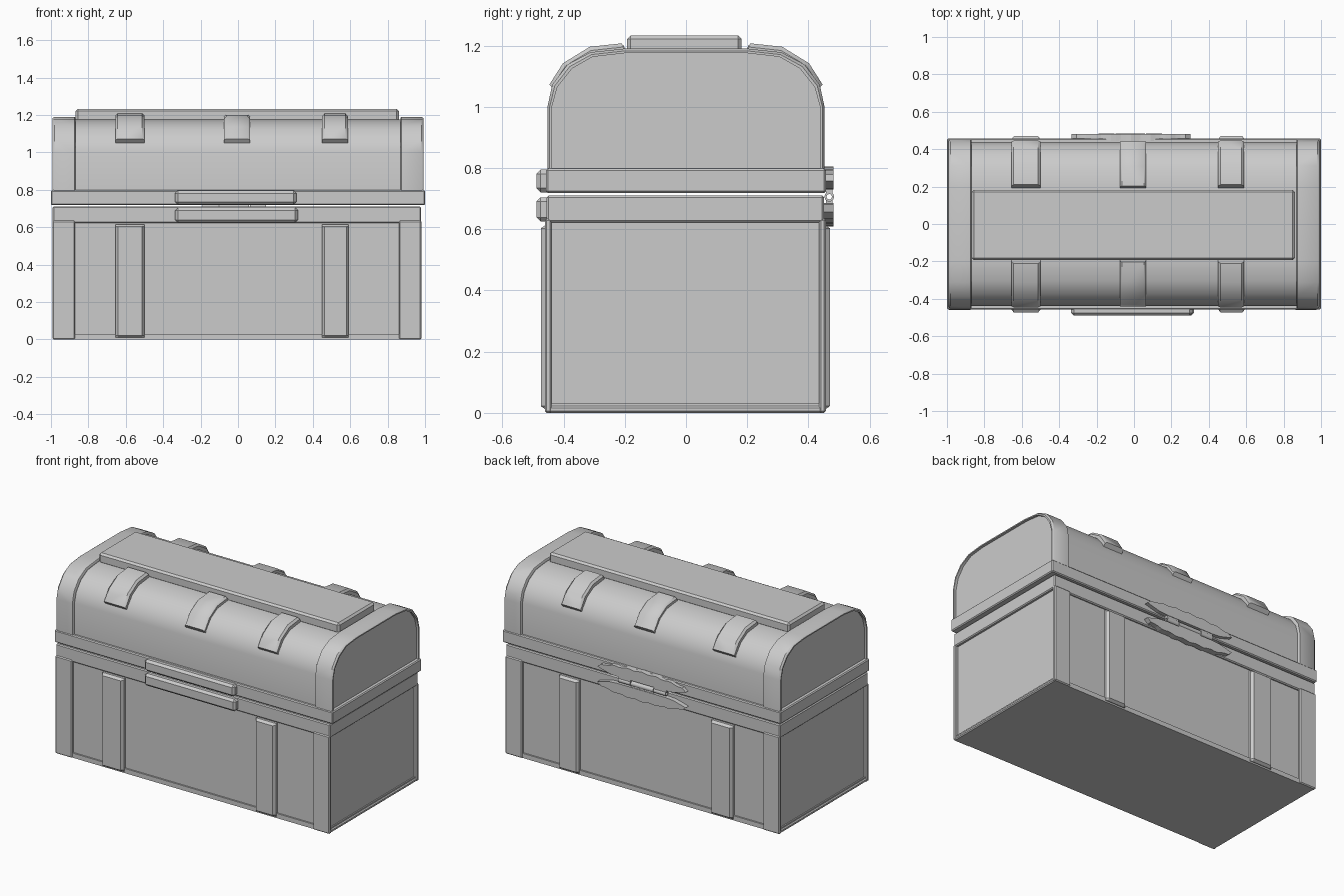
import bpy, bmesh, math

if "Cube" in bpy.data.objects:
    bpy.data.objects.remove(bpy.data.objects["Cube"])

CX, CY = -0.006, -0.002   # slight offset of the base and its fittings


def finish(ob, bevel=0, smooth=False):
    if bevel:
        m = ob.modifiers.new("bevel", 'BEVEL')
        m.width, m.segments, m.limit_method = bevel, 1, 'ANGLE'
    if smooth:
        bpy.ops.object.select_all(action='DESELECT')
        ob.select_set(True)
        bpy.context.view_layer.objects.active = ob
        bpy.ops.object.shade_smooth_by_angle(angle=math.radians(38))
    return ob


def loft(name, sections, loop=False, bevel=0, smooth=False):
    """Skin a row of closed cross-sections; cap the ends unless looped."""
    bm = bmesh.new()
    rows = [[bm.verts.new(p) for p in s] for s in sections]
    n = len(rows[0])
    pairs = list(zip(rows, rows[1:])) + ([(rows[-1], rows[0])] if loop else [])
    for a, b in pairs:
        for i in range(n):
            j = (i + 1) % n
            bm.faces.new((a[i], a[j], b[j], b[i]))
    if not loop:
        bm.faces.new(rows[0])
        bm.faces.new(rows[-1])
    bmesh.ops.recalc_face_normals(bm, faces=bm.faces)
    me = bpy.data.meshes.new(name)
    bm.to_mesh(me)
    bm.free()
    ob = bpy.data.objects.new(name, me)
    bpy.context.collection.objects.link(ob)
    return finish(ob, bevel, smooth)


def box(name, x0, x1, y0, y1, z0, z1, bevel=0):
    s = [[(x, y0, z0), (x, y1, z0), (x, y1, z1), (x, y0, z1)] for x in (x0, x1)]
    return loft(name, s, bevel=bevel)


def frame(name, x, y, wall, z0, z1, cx=0, cy=0, bevel=0):
    """Rectangular ring with vertical walls."""
    s = []
    for sx, sy in ((-1, -1), (1, -1), (1, 1), (-1, 1)):
        o = (cx + sx * x, cy + sy * y)
        i = (cx + sx * (x - wall), cy + sy * (y - wall))
        s.append([(*o, z0), (*o, z1), (*i, z1), (*i, z0)])
    return loft(name, s, loop=True, bevel=bevel)


def arch(half):
    return [(-y, z) for y, z in half] + [(y, z) for y, z in reversed(half)]


# Lid arch profiles (y, z): panel surface, raised band, inside
inner = arch([(.438, .77), (.438, 1.0), (.42, 1.065), (.372, 1.125), (.305, 1.163), (.2, 1.175)])
outer = arch([(.4525, .77), (.4525, 1.0), (.437, 1.072), (.387, 1.138), (.312, 1.178), (.2, 1.19)])
cavity = [(y * .9, z - .04) for y, z in inner]

# Base: hollow tub, top rim, corner posts, side sills
frame("base_walls", .967, .44, .05, .004, .70, CX, CY)
box("base_floor", -.975 + CX, .975 + CX, -.45 + CY, .45 + CY, 0, .03)
frame("base_rim", .985, .453, .065, .622, .71, CX, CY, .006)
for sx in (-1, 1):
    side = "left" if sx < 0 else "right"
    xa, xb = sorted((CX + sx * .866, CX + sx * .986))
    for sy in (-1, 1):
        ya, yb = sorted((CY + sy * .437, CY + sy * .459))
        box(f"corner_post_{side}", xa, xb, ya, yb, 0, .635, .006)
    xa, xb = sorted((CX + sx * .95, CX + sx * .983))
    box(f"side_sill_{side}", xa, xb, -.455 + CY, .455 + CY, 0, .022, .006)

# Vertical straps on front and back of the base
for x0, x1 in ((-.655, -.5), (.45, .592)):
    for sy in (-1, 1):
        s = []
        for z, c in ((.01, 0), (.022, .012), (.603, .012), (.615, 0)):
            yi, yo = CY + sy * .43, CY + sy * (.472 if c else .455)
            s.append([(x0, yi, z), (x0, CY + sy * .455, z), (x0 + .013, yo, z),
                      (x1 - .013, yo, z), (x1, CY + sy * .455, z), (x1, yi, z)])
        loft("base_strap", s)

# Lid: curved shell, end panels, raised end bands, rail
loft("lid_shell", [[(-.965, *p), (.965, *p), (.965, *q), (-.965, *q)]
                   for p, q in zip(inner, cavity)], smooth=True)
for sx in (-1, 1):
    loft("lid_end_panel", [[(sx * x, *p) for p in inner] for x in (.93, .975)])
    s = []
    for p, q in zip(outer, inner):
        m = ((p[0] + q[0]) / 2, (p[1] + q[1]) / 2)
        s.append([(sx * .868, *q), (sx * .868, *m), (sx * .873, *p), (sx * .982, *p),
                  (sx * .992, *m), (sx * .992, *q), (sx * .96, *q)])
    loft("lid_end_band", s, smooth=True)
frame("lid_rail", 1.0, .457, .065, .718, .798, bevel=.006)

# Top plate
box("top_plate", -.868, .86, -.193, .182, 1.165, 1.233, .012)

# Curved straps over the lid shoulders
path_out = [(.437, 1.087), (.402, 1.142), (.314, 1.196), (.21, 1.207)]
path_in = [(.41, 1.068), (.368, 1.118), (.303, 1.155), (.19, 1.168)]
for x0, x1, lift in ((-.655, -.5, 0), (-.075, .065, -.006), (.45, .587, 0)):
    for sy in (-1, 1):
        s = []
        for i, (o, q) in enumerate(zip(path_out, path_in)):
            o = (o[0] + lift, o[1] + lift)
            m = (q[0] + (o[0] - q[0]) * .7, q[1] + (o[1] - q[1]) * .7)
            s.append([(x, sy * p[0], p[1]) for x, p in
                      ((x0, q), (x0, m), (x0 + .012, o), (x1 - .012, o), (x1, m), (x1, q))])
        # thin lower lip
        lip = [(x, sy * y, z) for x, y, z in
               ((x0, .425, 1.05), (x0, .44, 1.066), (x0 + .012, .446 + lift, 1.072),
                (x1 - .012, .446 + lift, 1.072), (x1, .44, 1.066), (x1, .425, 1.05))]
        loft("lid_strap", [lip] + s, smooth=True)

# Front clasp bars
for name, x1, z0, z1 in (("clasp_upper", .312, .72, .795), ("clasp_lower", .32, .625, .704)):
    box(name, -.336, x1, -.489, -.44, z0, z1, .014)

# Back hinge: two scalloped leaves and a tube in three knuckles
def leaf(name, sign):
    mid, half, base = -.017, .318, .707 + sign * .022
    pts = [(mid + half * u, base + sign * h) for u, h in
           ((-1, .028), (-.72, .004), (-.55, 0), (.55, 0), (.72, .004), (1, .028))]
    for i in range(1, 24):
        u = 1 - i / 12
        h = .03 + .042 * math.sqrt(1 - u * u) + .004 * math.cos(u * 5 * math.pi * 2 / 1.6)
        pts.append((mid + half * u, base + sign * h))
    loft(name, [[(x, y, z) for x, z in pts] for y in (.445, .481)])

leaf("hinge_leaf_upper", 1)
leaf("hinge_leaf_lower", -1)
for i, (x0, x1) in enumerate(((-.19, -.105), (-.1, .06), (.065, .15))):
    s = []
    for k in range(10):
        a = k * math.tau / 10
        c, d = math.cos(a), math.sin(a)
        s.append([(x, .468 + r * c, .706 + r * d)
                  for x, r in ((x0, .016), (x1, .016), (x1, .009), (x0, .009))])
    loft("hinge_knuckle", s, loop=True, smooth=True)
    # tab tying the knuckle to its leaf
    z0, z1 = (.685, .695) if i == 1 else (.717, .732)
    box("hinge_tab", x0, x1, .458, .478, z0, z1)
